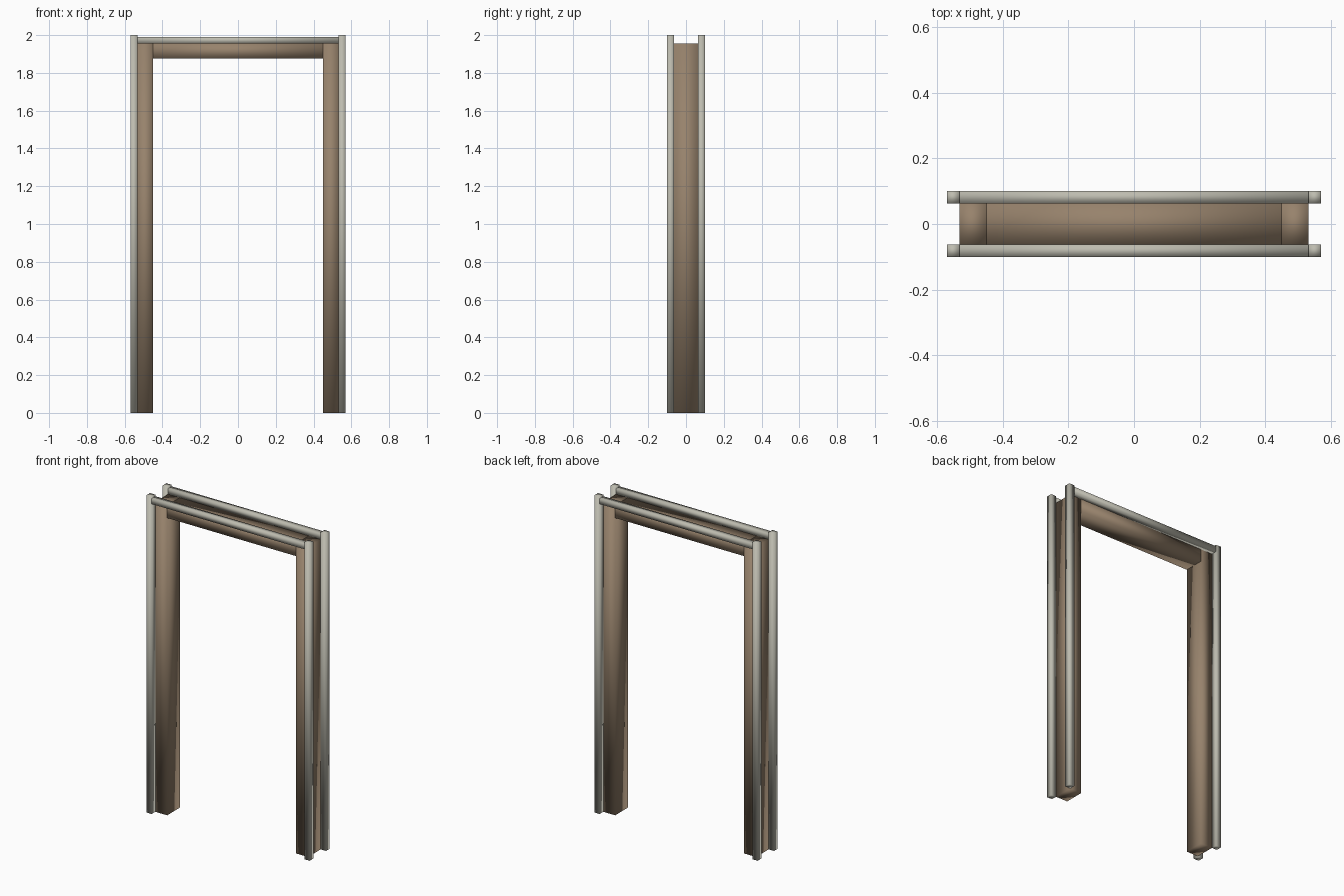
import bpy
import bmesh

cube = bpy.data.objects.get("Cube")
if cube:
    bpy.data.objects.remove(cube, do_unlink=True)


def material(name, colour):
    mat = bpy.data.materials.new(name)
    mat.use_nodes = True
    mat.diffuse_color = colour
    mat.node_tree.nodes["Principled BSDF"].inputs["Base Color"].default_value = colour
    return mat


def box(name, low, high, mat):
    """Smooth-shaded box between two opposite corners."""
    bm = bmesh.new()
    bmesh.ops.create_cube(bm, size=1)
    for v in bm.verts:
        v.co = [low[i] if v.co[i] < 0 else high[i] for i in range(3)]
    for f in bm.faces:
        f.smooth = True
    mesh = bpy.data.meshes.new(name)
    bm.to_mesh(mesh)
    bm.free()
    mesh.materials.append(mat)
    obj = bpy.data.objects.new(name, mesh)
    bpy.context.collection.objects.link(obj)


def span(a, b, sign):
    """Range from a to b, mirrored when sign is negative."""
    return sorted((a * sign, b * sign))


wood = material("brown wood", (0.31, 0.225, 0.15, 1))
trim = material("pale trim", (0.51, 0.50, 0.43, 1))

INNER, OUTER, EDGE = 0.45, 0.533, 0.57   # half widths
DEPTH, FACE = 0.063, 0.10                # half depths
UNDER, TOP = 1.875, 1.955                # lintel heights

# Lintel between the jambs
box("lintel", (-INNER, -DEPTH, UNDER), (INNER, DEPTH, TOP), wood)

for side, sx in (("left", 1), ("right", -1)):
    # Jamb
    x0, x1 = span(INNER, OUTER, sx)
    box(f"{side}_jamb", (x0, -DEPTH, 0), (x1, DEPTH, TOP), wood)
    # Upright trim strips at the jamb's outer corners
    x0, x1 = span(OUTER, EDGE, sx)
    for end, sy in (("front", -1), ("back", 1)):
        y0, y1 = span(DEPTH, FACE, sy)
        box(f"{side}_{end}_trim", (x0, y0, 0), (x1, y1, 2), trim)

# Trim strips across the top
for end, sy in (("front", -1), ("back", 1)):
    y0, y1 = span(DEPTH, FACE, sy)
    box(f"top_{end}_trim", (-OUTER, y0, TOP), (OUTER, y1, 1.99), trim)
